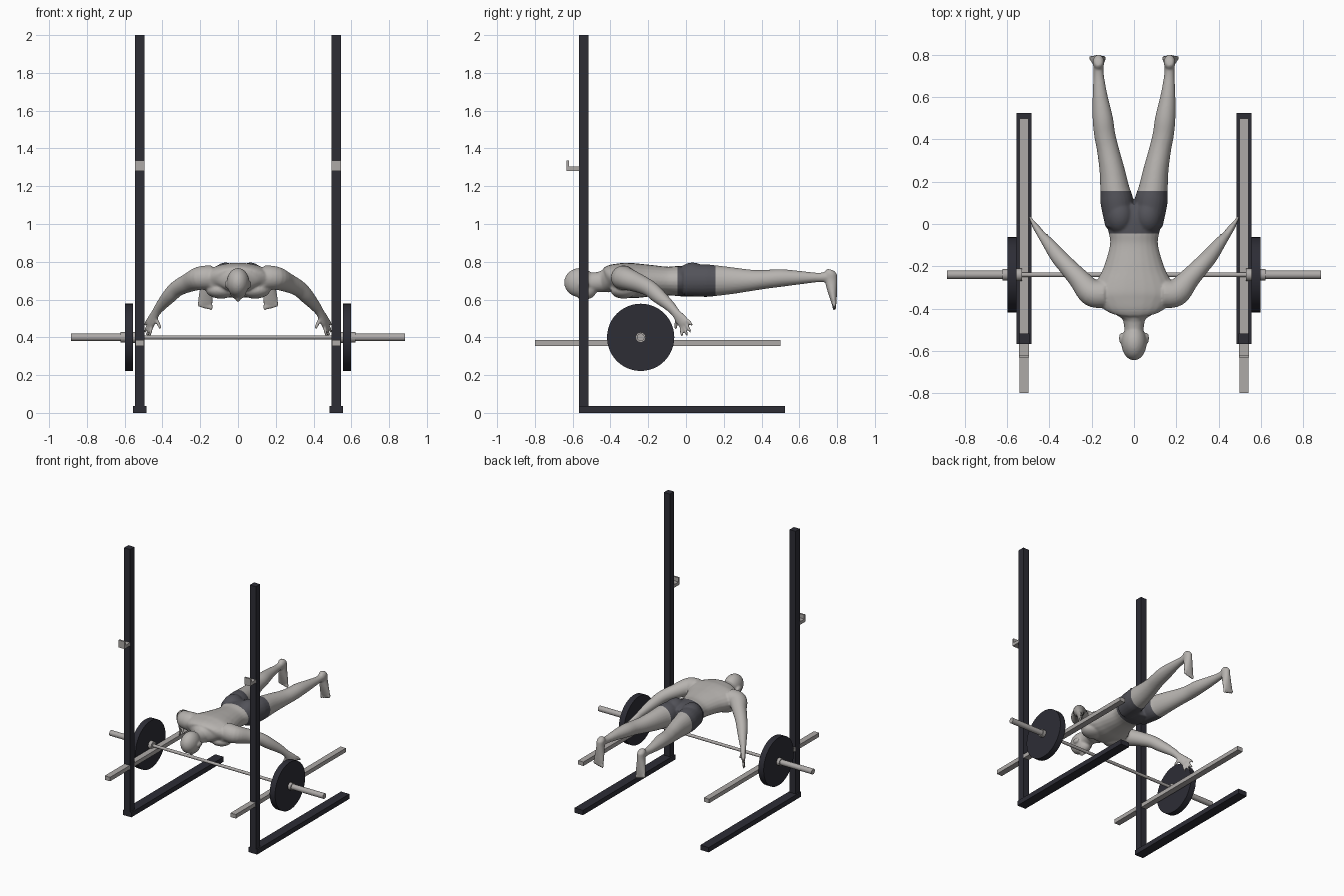
import bpy
import bmesh
from math import cos, sin, pi
from mathutils import Vector, Matrix

default_cube = bpy.data.objects.get("Cube")
if default_cube:
    bpy.data.objects.remove(default_cube, do_unlink=True)


def make_material(name, colour):
    material = bpy.data.materials.new(name)
    material.use_nodes = True
    material.diffuse_color = (*colour, 1)
    material.node_tree.nodes["Principled BSDF"].inputs["Base Color"].default_value = (*colour, 1)
    return material


skin = make_material("pale grey skin", (0.47, 0.45, 0.43))
shorts = make_material("charcoal shorts", (0.085, 0.085, 0.1))
frame_paint = make_material("dark frame paint", (0.026, 0.026, 0.036))
steel = make_material("warm grey steel", (0.42, 0.4, 0.39))


def add_object(name, bm, *materials):
    mesh = bpy.data.meshes.new(name)
    bmesh.ops.recalc_face_normals(bm, faces=bm.faces[:])
    bm.to_mesh(mesh)
    bm.free()
    for material in materials:
        mesh.materials.append(material)
    obj = bpy.data.objects.new(name, mesh)
    bpy.context.collection.objects.link(obj)
    return obj


def smooth(obj, angle):
    bpy.ops.object.select_all(action="DESELECT")
    obj.select_set(True)
    bpy.context.view_layer.objects.active = obj
    bpy.ops.object.shade_smooth_by_angle(angle=angle)


def box(bm, low, high):
    low, high = Vector(low), Vector(high)
    size = Matrix.Diagonal((*(high - low), 1))
    bmesh.ops.create_cube(bm, size=1, matrix=Matrix.Translation((low + high) / 2) @ size)


def ellipsoid(bm, centre, radii):
    matrix = Matrix.Translation(centre) @ Matrix.Diagonal((*radii, 1))
    bmesh.ops.create_uvsphere(bm, u_segments=24, v_segments=16, radius=1, matrix=matrix)


def spline(rows, steps=5):
    """Smoothly resample rows of position and radii."""
    rows = [rows[0], *rows, rows[-1]]
    result = []
    for a, b, c, d in zip(rows, rows[1:], rows[2:], rows[3:]):
        for i in range(steps):
            t = i / steps
            result.append([q + t / 2 * (r - p + t * (2 * p - 5 * q + 4 * r - s
                           + t * (3 * (q - r) + s - p)))
                           for p, q, r, s in zip(a, b, c, d)])
    return result + [list(rows[-1])]


def limb(bm, rows, side=1, up=(0, 0, 1), segments=24):
    """Loft ellipses along a path; each row is x, y, z, width radius, depth radius."""
    rows = spline(rows)
    centres = [Vector((side * row[0], row[1], row[2])) for row in rows]
    rings = []
    for i, (centre, row) in enumerate(zip(centres, rows)):
        along = (centres[min(i + 1, len(rows) - 1)] - centres[max(i - 1, 0)]).normalized()
        across = along.cross(Vector(up)).normalized()
        depth = across.cross(along)
        angles = [2 * pi * k / segments for k in range(segments)]
        rings.append([bm.verts.new(centre + across * cos(a) * row[3] + depth * sin(a) * row[4])
                      for a in angles])
    for lower, upper in zip(rings, rings[1:]):
        for k in range(segments):
            j = (k + 1) % segments
            bm.faces.new((lower[k], lower[j], upper[j], upper[k]))
    bm.faces.new(rings[0])
    bm.faces.new(rings[-1])


def finger(bm, start, end, radius, side):
    limb(bm, [(*start, radius, radius), (*end, radius * 0.8, radius * 0.8)], side, segments=12)
    ellipsoid(bm, (side * end[0], end[1], end[2]), [radius * 0.8] * 3)


# Body sections
torso = [(0, -0.45, 0.695, 0.05, 0.055), (0, -0.42, 0.70, 0.10, 0.064),
         (0, -0.39, 0.71, 0.16, 0.076), (0, -0.34, 0.705, 0.195, 0.09),
         (0, -0.27, 0.70, 0.175, 0.092), (0, -0.2, 0.70, 0.142, 0.085),
         (0, -0.1, 0.698, 0.114, 0.076), (0, -0.04, 0.698, 0.12, 0.08),
         (0, 0.03, 0.695, 0.138, 0.08), (0, 0.09, 0.69, 0.13, 0.065)]
leg = [(0.07, -0.01, 0.70, 0.065, 0.08), (0.08, 0.1, 0.70, 0.078, 0.086),
       (0.09, 0.16, 0.70, 0.07, 0.081), (0.103, 0.25, 0.70, 0.06, 0.07),
       (0.123, 0.35, 0.702, 0.052, 0.056), (0.138, 0.42, 0.707, 0.05, 0.05),
       (0.148, 0.5, 0.714, 0.048, 0.047), (0.16, 0.6, 0.716, 0.036, 0.036),
       (0.167, 0.7, 0.717, 0.025, 0.025), (0.169, 0.76, 0.72, 0.024, 0.03)]
foot = [(0.168, 0.768, 0.758, 0.016, 0.018), (0.168, 0.764, 0.738, 0.027, 0.034),
        (0.168, 0.768, 0.70, 0.027, 0.033), (0.17, 0.774, 0.65, 0.033, 0.026),
        (0.172, 0.781, 0.6, 0.039, 0.017), (0.172, 0.784, 0.575, 0.037, 0.012)]
arm = [(0.14, -0.33, 0.715, 0.066, 0.066), (0.2, -0.325, 0.713, 0.064, 0.062),
       (0.26, -0.26, 0.69, 0.05, 0.051), (0.32, -0.195, 0.66, 0.042, 0.043),
       (0.36, -0.15, 0.622, 0.038, 0.04), (0.41, -0.085, 0.565, 0.027, 0.029),
       (0.435, -0.055, 0.53, 0.02, 0.025), (0.458, -0.022, 0.488, 0.016, 0.034),
       (0.468, -0.008, 0.468, 0.013, 0.032)]

bm = bmesh.new()
limb(bm, torso)
# Neck and head, face down
limb(bm, [(0, -0.55, 0.69, 0.05, 0.055), (0, -0.48, 0.692, 0.047, 0.052),
          (0, -0.40, 0.70, 0.07, 0.06)])
ellipsoid(bm, (0, -0.562, 0.69), (0.06, 0.083, 0.077))
ellipsoid(bm, (0, -0.535, 0.65), (0.046, 0.062, 0.05))
ellipsoid(bm, (0, -0.545, 0.603), (0.011, 0.02, 0.016))

for side in (1, -1):
    ellipsoid(bm, (side * 0.06, -0.54, 0.68), (0.011, 0.027, 0.019))
    ellipsoid(bm, (side * 0.066, 0.035, 0.722), (0.068, 0.085, 0.074))
    ellipsoid(bm, (side * 0.09, -0.33, 0.65), (0.08, 0.07, 0.045))
    limb(bm, leg, side)
    limb(bm, foot, side, up=(0, 1, 0))
    limb(bm, arm, side)
    for k in range(5):
        x = 0.142 + 0.0155 * k
        tip = 0.56 + 0.004 * k
        ellipsoid(bm, (side * x, 0.785, tip), (0.009, 0.011, 0.018))
    # Fingers fan out from the palm
    knuckle_low, knuckle_high = Vector((0.458, -0.026, 0.45)), Vector((0.478, 0.008, 0.492))
    tips = [(0.468, -0.022, 0.412), (0.481, 0.005, 0.414), (0.491, 0.022, 0.432),
            (0.491, 0.03, 0.467)]
    for k, tip in enumerate(tips):
        finger(bm, knuckle_low.lerp(knuckle_high, k / 3), tip, 0.0095, side)
    finger(bm, (0.44, -0.045, 0.51), (0.412, -0.055, 0.452), 0.011, side)

# Fuse the body parts into one smooth skin
draft = add_object("body_draft", bm)
remesh = draft.modifiers.new("Fuse", "REMESH")
remesh.mode = "VOXEL"
remesh.voxel_size = 0.006
relax = draft.modifiers.new("Relax", "SMOOTH")
relax.iterations = 5
relax.factor = 0.5
fused = bpy.data.meshes.new_from_object(draft.evaluated_get(bpy.context.evaluated_depsgraph_get()))
bpy.data.objects.remove(draft, do_unlink=True)

# Cut clean hems and colour the shorts
waist, hem = -0.045, 0.155
bm = bmesh.new()
bm.from_mesh(fused)
bpy.data.meshes.remove(fused)
for y in (waist, hem):
    bmesh.ops.bisect_plane(bm, geom=bm.verts[:] + bm.edges[:] + bm.faces[:],
                           plane_co=(0, y, 0), plane_no=(0, 1, 0))
for face in bm.faces:
    centre = face.calc_center_median()
    face.material_index = int(waist < centre.y < hem and abs(centre.x) < 0.25)
body = add_object("body", bm, skin, shorts)
smooth(body, pi)

# Rack: posts, floor rails, safety bars and bar hooks
for side, label in ((1, "left"), (-1, "right")):
    x = side * 0.52

    def rack_part(name, material, half_width, *extents):
        bm = bmesh.new()
        for y0, y1, z0, z1 in extents:
            box(bm, (x - half_width, y0, z0), (x + half_width, y1, z1))
        add_object(f"{label}_{name}", bm, material)

    rack_part("post", frame_paint, 0.025, (-0.567, -0.517, 0, 2))
    rack_part("floor_rail", frame_paint, 0.035, (-0.567, 0.524, 0, 0.036))
    rack_part("safety_bar", steel, 0.022, (-0.8, 0.5, 0.355, 0.385))
    rack_part("bar_hook", steel, 0.024, (-0.63, -0.565, 1.28, 1.304),
              (-0.632, -0.62, 1.28, 1.335))


def rod(name, x0, x1, radius, material, segments=32):
    bm = bmesh.new()
    matrix = Matrix.Translation(((x0 + x1) / 2, -0.24, 0.4)) @ Matrix.Rotation(pi / 2, 4, "Y")
    bmesh.ops.create_cone(bm, cap_ends=True, segments=segments, radius1=radius, radius2=radius,
                          depth=abs(x1 - x0), matrix=matrix)
    smooth(add_object(name, bm, material), pi / 6)


# Barbell
rod("barbell_shaft", -0.55, 0.55, 0.011, steel, 20)
for side, label in ((1, "left"), (-1, "right")):
    rod(f"{label}_sleeve", side * 0.54, side * 0.884, 0.02, steel)
    rod(f"{label}_inner_collar", side * 0.53, side * 0.557, 0.029, steel)
    rod(f"{label}_outer_collar", side * 0.597, side * 0.622, 0.027, steel)
    rod(f"{label}_weight_plate", side * 0.555, side * 0.599, 0.178, frame_paint, 48)
